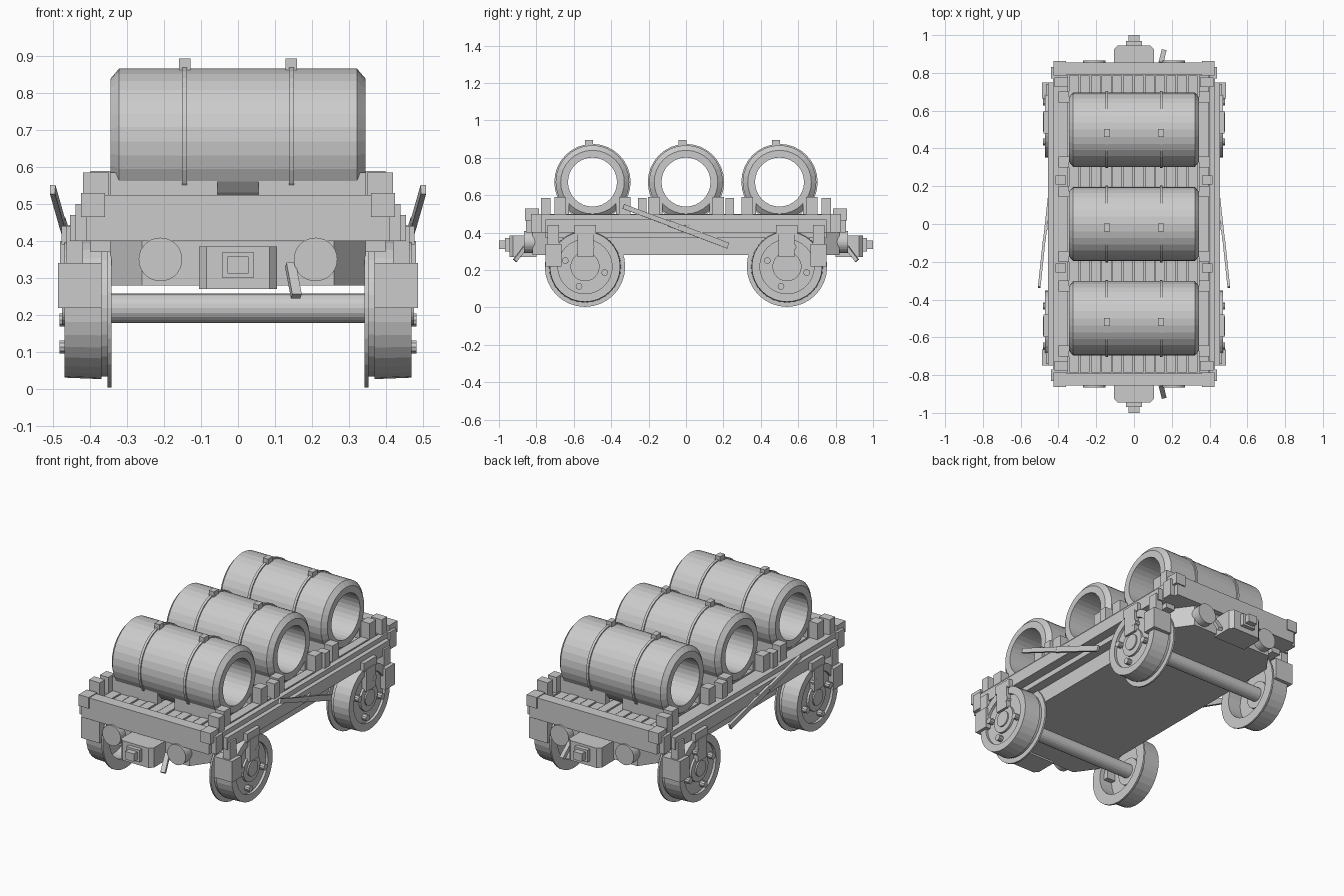
import bpy, bmesh, math
from mathutils import Vector, Matrix

if "Cube" in bpy.data.objects:
    bpy.data.objects.remove(bpy.data.objects["Cube"], do_unlink=True)

grey = bpy.data.materials.new("light_grey")
grey.use_nodes = True
COLOUR = (0.6, 0.6, 0.6, 1)
grey.diffuse_color = COLOUR
grey.node_tree.nodes["Principled BSDF"].inputs["Base Color"].default_value = COLOUR


def finish(name, bm):
    bmesh.ops.recalc_face_normals(bm, faces=bm.faces)
    mesh = bpy.data.meshes.new(name)
    bm.to_mesh(mesh)
    bm.free()
    mesh.materials.append(grey)
    obj = bpy.data.objects.new(name, mesh)
    bpy.context.collection.objects.link(obj)
    return obj


def prism(bm, outline, z0, z1):
    low = [bm.verts.new((x, y, z0)) for x, y in outline]
    high = [bm.verts.new((x, y, z1)) for x, y in outline]
    bm.faces.new(low)
    bm.faces.new(high)
    for i in range(len(low)):
        j = (i + 1) % len(low)
        bm.faces.new((low[i], low[j], high[j], high[i]))


def boxes(name, spans, mirror_x=False, mirror_y=False):
    """One object of boxes (x0, x1, y0, y1, z0, z1), optionally mirrored."""
    bm = bmesh.new()
    for x0, x1, y0, y1, z0, z1 in spans:
        for sx in ((1, -1) if mirror_x else (1,)):
            for sy in ((1, -1) if mirror_y else (1,)):
                pts = [(sx * x, sy * y) for x, y in
                       ((x0, y0), (x1, y0), (x1, y1), (x0, y1))]
                prism(bm, pts, z0, z1)
    return finish(name, bm)


def lathe(bm, profile, centre, axis="X", side=1, segments=32):
    """Spin a closed (along, radius) profile around an axis."""
    rings = []
    for i in range(segments):
        a = 2 * math.pi * i / segments
        ring = []
        for along, r in profile:
            u, v = r * math.cos(a), r * math.sin(a)
            p = (side * along, u, v) if axis == "X" else (u, side * along, v)
            ring.append(bm.verts.new(Vector(p) + Vector(centre)))
        rings.append(ring)
    n = len(profile)
    for i in range(segments):
        a, b = rings[i], rings[(i + 1) % segments]
        for k in range(n):
            m = (k + 1) % n
            if profile[k][1] or profile[m][1]:
                bm.faces.new((a[k], a[m], b[m], b[k]))
    bmesh.ops.remove_doubles(bm, verts=bm.verts, dist=1e-5)


def bar(bm, start, end, width, height):
    start, end = Vector(start), Vector(end)
    d = end - start
    m = (Matrix.Translation((start + end) / 2)
         @ d.to_track_quat("Y", "Z").to_matrix().to_4x4()
         @ Matrix.Diagonal((width, d.length, height, 1)))
    bmesh.ops.create_cube(bm, size=1, matrix=m)


def disc(x0, x1, r):
    return [(x0, 0), (x0, r), (x1, r), (x1, 0)]


# Underframe with tapered ends
bm = bmesh.new()
quarter = [(0.345, 0.70), (0.26, 0.82)]
outline = (quarter + [(-x, y) for x, y in reversed(quarter)]
           + [(-x, -y) for x, y in quarter]
           + [(x, -y) for x, y in reversed(quarter)])
prism(bm, outline, 0.28, 0.40)
finish("underframe", bm)

# Sills, end beams and corner irons
boxes("deck_base", [(-0.41, 0.41, -0.79, 0.79, 0.40, 0.485)])
boxes("side_sills", [(0.40, 0.43, -0.79, 0.79, 0.40, 0.497),
                     (0.345, 0.40, -0.75, 0.75, 0.37, 0.40),
                     (0.43, 0.455, -0.75, 0.75, 0.40, 0.47)], True)
boxes("end_beams", [(-0.41, 0.41, 0.79, 0.855, 0.40, 0.525)], mirror_y=True)
boxes("corner_irons", [(0.36, 0.425, 0.785, 0.862, 0.465, 0.53),
                       (0.41, 0.44, 0.77, 0.83, 0.40, 0.50)], True, True)

# Deck planks
count, pitch = 14, 0.8 / 14
boxes("deck_planks", [(-0.4 + i * pitch, -0.4 + (i + 1) * pitch - 0.006,
                       -0.785, 0.785, 0.48, 0.495 + 0.004 * (i % 2))
                      for i in range(count)])

# Stakes along the deck edge
boxes("side_stakes", [(0.35, 0.42, 0.725, 0.775, 0.485, 0.585),
                      (0.36, 0.415, 0.21, 0.257, 0.485, 0.585)], True, True)

# Pipes with their chocks, straps and buckles
PIPE_Z = 0.67
for label, yc in (("front", -0.5), ("middle", 0), ("rear", 0.5)):
    bm = bmesh.new()
    lathe(bm, [(-0.345, 0.131), (-0.345, 0.170), (-0.322, 0.197),
               (0.322, 0.197), (0.345, 0.170), (0.345, 0.131)], (0, yc, PIPE_Z))
    finish(label + "_pipe", bm)

    bm = bmesh.new()
    for x in (-0.145, 0.145):
        lathe(bm, [(-0.007, 0.19), (-0.007, 0.204),
                   (0.007, 0.204), (0.007, 0.19)], (x, yc, PIPE_Z))
    finish(label + "_pipe_straps", bm)

    boxes(label + "_strap_buckles",
          [(0.128, 0.160, yc - 0.04, yc + 0.003, 0.86, 0.894)], True)
    boxes(label + "_pipe_chocks",
          [(0.055, 0.345, yc + s * 0.145 - 0.02, yc + s * 0.145 + 0.02, 0.485, 0.585)
           for s in (-1, 1)]
          + [(0.345, 0.40, yc + s * 0.172 - 0.03, yc + s * 0.172 + 0.03, 0.485, 0.59)
             for s in (-1, 1)], True)

# Wheelsets
AXLE_Z = 0.218
for label, yc in (("front", -0.54), ("rear", 0.54)):
    bm = bmesh.new()
    lathe(bm, disc(-0.43, 0.43, 0.04), (0, yc, AXLE_Z), segments=20)
    finish(label + "_axle", bm)
    for side, hand in ((1, "left"), (-1, "right")):
        centre = (0, yc, AXLE_Z)
        bm = bmesh.new()
        # flange, tread and rim
        lathe(bm, [(0.343, 0.155), (0.343, 0.215), (0.353, 0.215),
                   (0.353, 0.185), (0.37, 0.185), (0.37, 0.192),
                   (0.47, 0.188), (0.47, 0.145), (0.455, 0.145),
                   (0.455, 0), (0.425, 0), (0.425, 0.155)], centre, side=side)
        # hub rings
        lathe(bm, disc(0.41, 0.468, 0.078), centre, side=side, segments=24)
        lathe(bm, disc(0.46, 0.476, 0.045), centre, side=side, segments=24)
        finish(hand + "_" + label + "_wheel", bm)

        bm = bmesh.new()
        for k in range(4):
            a = math.radians(73 + 90 * k)
            pos = (0, yc + 0.11 * math.cos(a), AXLE_Z + 0.11 * math.sin(a))
            lathe(bm, disc(0.45, 0.483, 0.018), pos, side=side, segments=10)
        finish(hand + "_" + label + "_wheel_bolts", bm)

# Wheel hangers and brake blocks
boxes("wheel_hangers", [(0.43, 0.478, 0.48, 0.597, 0.39, 0.44),
                        (0.455, 0.482, 0.495, 0.58, 0.27, 0.40)], True, True)
boxes("brake_blocks", [(0.37, 0.487, 0.665, 0.75, 0.218, 0.34),
                       (0.42, 0.465, 0.68, 0.74, 0.33, 0.44)], True, True)

# Brake levers on both sides
bm = bmesh.new()
for s in (1, -1):
    bar(bm, (s * 0.502, -0.335, 0.54), (s * 0.475, -0.08, 0.445), 0.014, 0.026)
    bar(bm, (s * 0.475, -0.09, 0.449), (s * 0.44, 0.225, 0.33), 0.014, 0.032)
    bar(bm, (s * 0.47, -0.04, 0.425), (s * 0.43, 0.07, 0.445), 0.014, 0.016)
finish("brake_levers", bm)

# Couplers, buffers and hooks at both ends
for s, label in ((-1, "front"), (1, "rear")):
    bm = bmesh.new()
    prism(bm, [(-0.105, s * 0.80), (0.105, s * 0.80), (0.105, s * 0.925),
               (0.085, s * 0.945), (-0.085, s * 0.945), (-0.105, s * 0.925)],
          0.27, 0.385)
    finish(label + "_coupler_block", bm)
    boxes(label + "_coupler_nose",
          [(-0.042, 0.042, s * 0.94, s * 0.968, 0.30, 0.37),
           (-0.028, 0.028, s * 0.96, s * 1.0, 0.312, 0.358)])
    bm = bmesh.new()
    for x in (-0.21, 0.21):
        lathe(bm, disc(0.79, 0.866, 0.059), (x, 0, 0.35), "Y", s, 28)
    finish(label + "_buffers", bm)
    bm = bmesh.new()
    bar(bm, (0.142, s * 0.85, 0.335), (0.158, s * 0.915, 0.25), 0.026, 0.02)
    finish(label + "_hook", bm)
